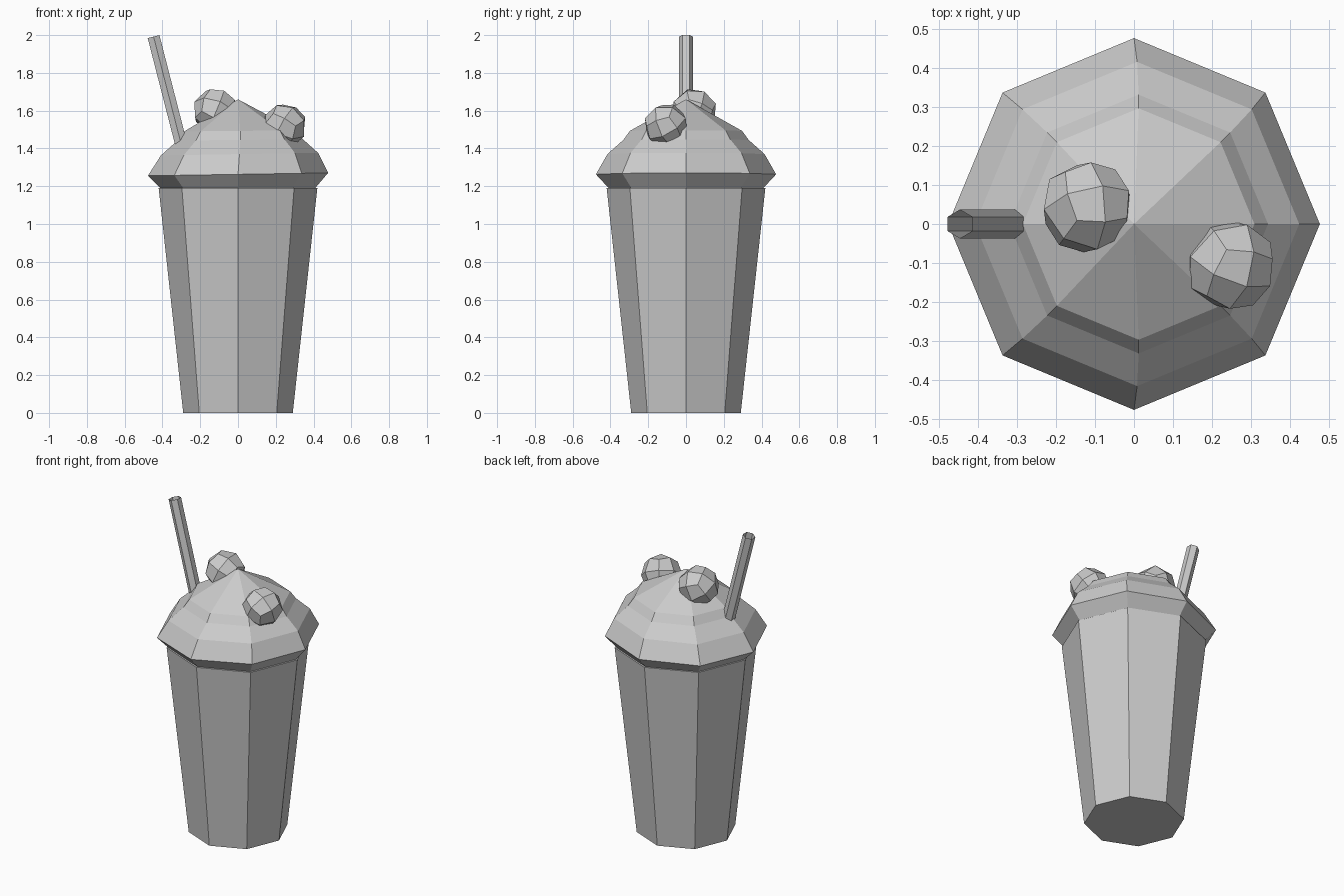
import bpy, bmesh
from math import pi, cos, sin
from mathutils import Matrix, Vector

if "Cube" in bpy.data.objects:
    bpy.data.objects.remove(bpy.data.objects["Cube"])


def finish(name, bm):
    me = bpy.data.meshes.new(name)
    bm.to_mesh(me)
    bm.free()
    ob = bpy.data.objects.new(name, me)
    bpy.context.collection.objects.link(ob)
    return ob


def loft(name, rings, sides=8, cap_top=True, apex=None):
    """rings: (radius, z, x shift, tilt of z along x)"""
    bm = bmesh.new()
    loops = []
    for r, z, dx, tilt in rings:
        loop = []
        for i in range(sides):
            a = 2 * pi * i / sides
            x, y = r * cos(a), r * sin(a)
            loop.append(bm.verts.new((x + dx, y, z + tilt * x)))
        loops.append(loop)
    for a, b in zip(loops, loops[1:]):
        for i in range(sides):
            j = (i + 1) % sides
            bm.faces.new((a[i], a[j], b[j], b[i]))
    bm.faces.new(loops[0][::-1])
    if apex:
        tip = bm.verts.new(apex)
        for i in range(sides):
            bm.faces.new((loops[-1][i], loops[-1][(i + 1) % sides], tip))
    elif cap_top:
        bm.faces.new(loops[-1])
    return finish(name, bm)


# Tapered eight-sided cup
loft("cup", [(0.29, 0, 0, 0), (0.42, 1.19, 0, 0)])

# Whipped cream swirl with slightly skewed rings
loft("whipped_cream", [(0.40, 1.18, 0, 0), (0.477, 1.263, 0, 0.016),
                       (0.416, 1.37, 0.008, 0.016), (0.332, 1.445, 0.012, 0.01),
                       (0.297, 1.493, 0.012, 0.01)], apex=(0, 0, 1.66))

# Open hexagonal straw leaning left
top, bottom = Vector((-0.447, 0, 1.992)), Vector((-0.295, 0, 1.40))
axis = top - bottom
bm = bmesh.new()
bmesh.ops.create_cone(bm, cap_ends=False, segments=6, radius1=0.037, radius2=0.037,
                      depth=axis.length,
                      matrix=Matrix.Translation((top + bottom) / 2)
                      @ axis.to_track_quat('Z', 'Y').to_matrix().to_4x4())
# Put hexagon corners on the y axis
if max(abs(v.co.y) for v in bm.verts) < 0.036:
    bmesh.ops.rotate(bm, verts=bm.verts, cent=(top + bottom) / 2,
                     matrix=Matrix.Rotation(pi / 6, 3, axis.normalized()))
finish("straw", bm)


# Faceted berries: cubes divided once and pushed out to a ball
def berry(name, centre, radius, angles):
    bm = bmesh.new()
    bmesh.ops.create_cube(bm, size=2)
    bmesh.ops.subdivide_edges(bm, edges=bm.edges[:], cuts=1, use_grid_fill=True)
    for v in bm.verts:
        v.co = v.co.normalized() * radius
    ob = finish(name, bm)
    ob.location = centre
    ob.rotation_euler = angles


berry("berry_left", (-0.12, 0.043, 1.60), 0.121, (-0.45, 0.4, 0.05))
berry("berry_right", (0.247, -0.105, 1.52), 0.119, (0.4, 0.5, -0.2))
